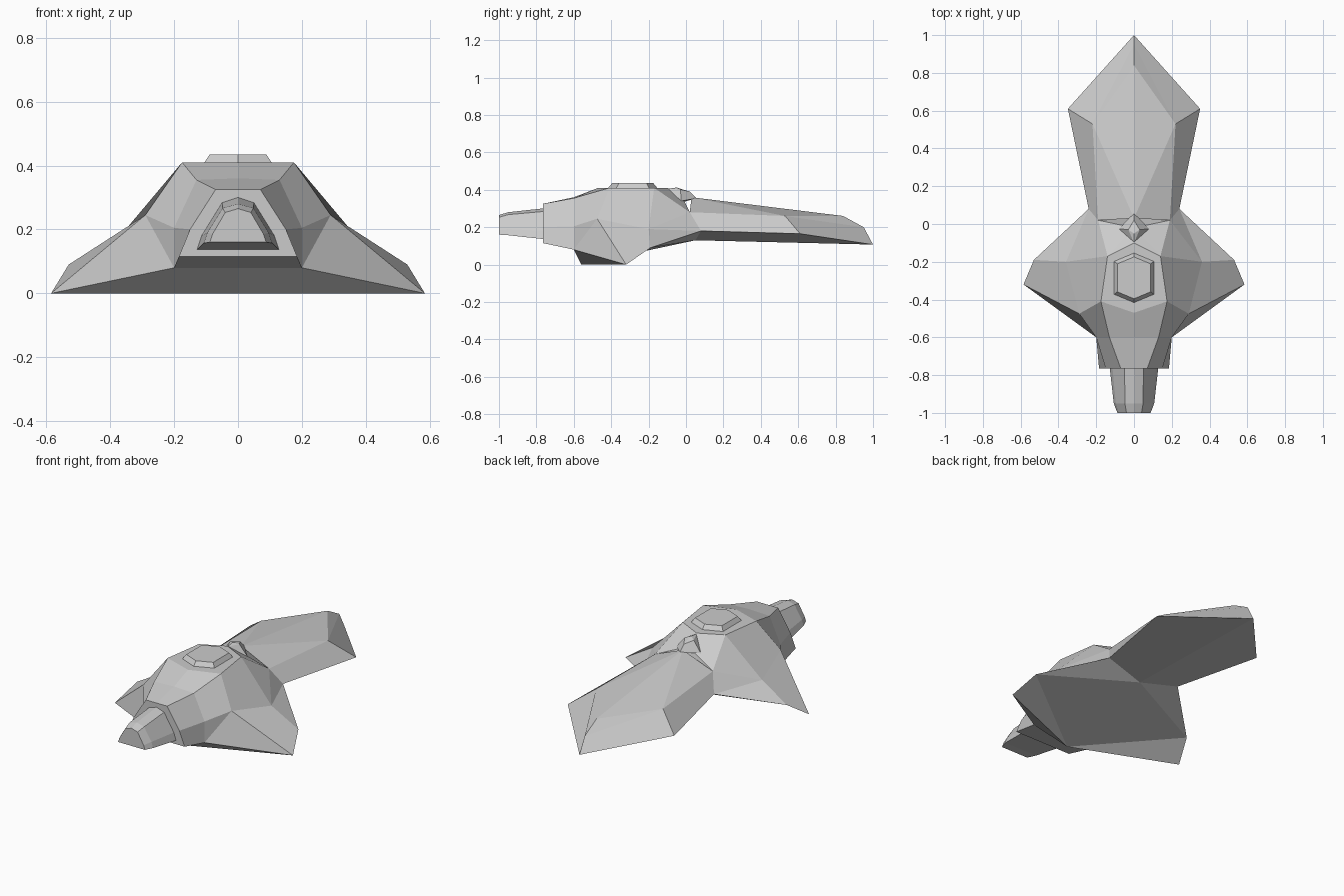
import bpy, bmesh


def half_mesh(name, pts, faces):
    """Build the +x half, reflect it across x = 0 and weld the seam."""
    bm = bmesh.new()
    for side in (1, -1):
        vs = [bm.verts.new((side * x, y, z)) for x, y, z in pts]
        for f in faces:
            bm.faces.new([vs[i] for i in f])
    bmesh.ops.remove_doubles(bm, verts=bm.verts, dist=0.0005)
    bmesh.ops.recalc_face_normals(bm, faces=bm.faces)
    me = bpy.data.meshes.new(name)
    bm.to_mesh(me)
    bm.free()
    ob = bpy.data.objects.new(name, me)
    bpy.context.collection.objects.link(ob)
    return ob


def half_loft(name, sections):
    """Loft half cross-sections that start and end on x = 0, with end caps."""
    n = len(sections[0])
    pts = [p for s in sections for p in s]
    faces = [(k * n + i, k * n + i + 1, (k + 1) * n + i + 1, (k + 1) * n + i)
             for k in range(len(sections) - 1) for i in range(n - 1)]
    faces += [tuple(range(n)), tuple(range(len(pts) - n, len(pts)))]
    return half_mesh(name, pts, faces)


# Body with swept side fins and neck collar
body_pts = [
    (0, -.56, 0), (.585, -.32, 0), (.53, -.19, .09), (.24, .08, .18), (0, .05, .13),
    (.2, -.6, .08), (.29, -.475, .245), (.36, -.2, .19), (.19, .02, .28),
    (0, -.02, .36), (.14, -.17, .41), (.175, -.41, .41), (0, -.47, .41),
    (.13, -.6, .355), (.2, -.6, .205), (.07, -.765, .325), (.15, -.765, .2),
    (.185, -.765, .115), (0, -.765, .325), (0, -.765, .115), (0, -.6, .36),
    (0, -.6, .08), (0, -.1, .41)]
under = [(0, 1, 2), (0, 2, 4), (2, 3, 4), (0, 21, 5, 1)]
collar = [(21, 19, 17, 5), (5, 17, 16, 14), (14, 16, 15, 13),
          (13, 15, 18, 20), (18, 15, 16, 17, 19)]
shell = [(5, 6, 1), (5, 14, 6), (14, 13, 11, 6), (13, 20, 12, 11),
         (12, 11, 10, 22), (10, 9, 22), (11, 10, 7, 6), (6, 7, 2, 1),
         (2, 7, 3), (7, 8, 3), (10, 8, 7), (10, 9, 8), (8, 9, 4, 3)]
half_mesh("body", body_pts, under + collar + shell)

# Broad paddle tail
half_mesh("tail",
          [(0, .03, .36), (.19, .02, .28), (.24, .08, .18), (0, .05, .13),
           (0, .84, .26), (.22, .53, .26), (.35, .61, .165), (0, 1, .107),
           (0, .95, .2)],
          [(0, 1, 5), (0, 5, 4), (1, 2, 6, 5), (2, 3, 7, 6),
           (4, 5, 8), (5, 6, 7, 8), (0, 1, 2, 3)])

# Tapered head
half_loft("head", [
    [(x, y, z) for x, z in sec] for y, sec in (
        (-.75, [(0, .135), (.13, .135), (.115, .18), (.05, .285), (0, .302)]),
        (-.95, [(0, .157), (.107, .157), (.096, .19), (.048, .267), (0, .28)]),
        (-1.0, [(0, .16), (.088, .16), (.08, .185), (.04, .253), (0, .265)]))])

# Hexagonal plate on the back
half_loft("back_plate", [
    [(0, -.285 + .135 * s, z), (.108 * s, -.285 + .09 * s, z),
     (.108 * s, -.285 - .09 * s, z), (0, -.285 - .135 * s, z)]
    for s, z in ((1, .405), (.82, .435))])

# Small ridge where the tail joins the body
half_mesh("tail_ridge",
          [(0, -.1, .405), (0, -.05, .412), (0, .02, .39), (0, .057, .355),
           (.08, -.025, .34), (.03, -.03, .402), (0, -.03, .33)],
          [(0, 5, 1), (0, 4, 5), (1, 5, 2), (5, 4, 3, 2), (0, 6, 4), (4, 6, 3)])
